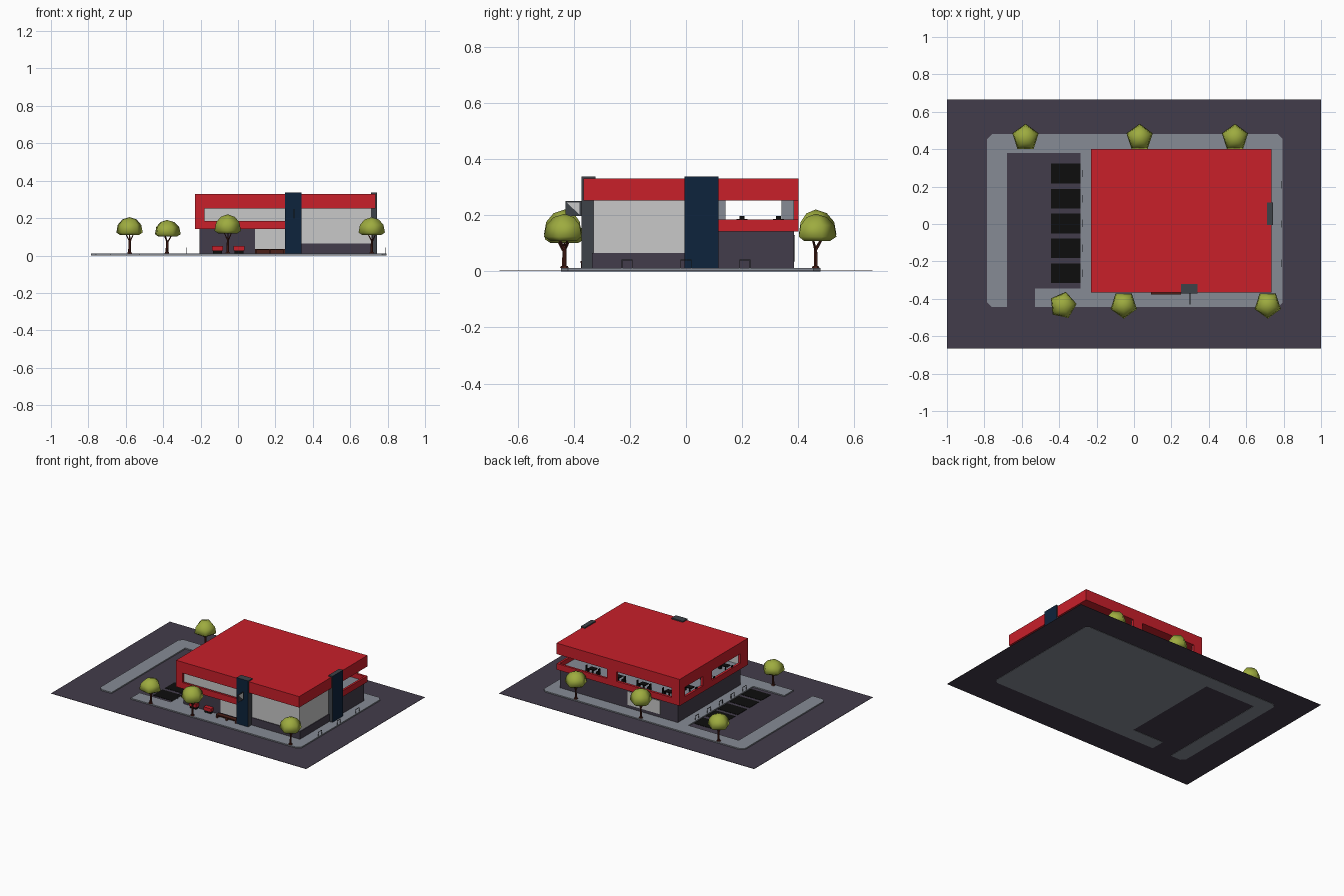
import bpy
import bmesh
import math
from mathutils import Matrix, Vector

default_cube = bpy.data.objects.get("Cube")
if default_cube:
    bpy.data.objects.remove(default_cube, do_unlink=True)


def make_material(name, red, green, blue):
    mat = bpy.data.materials.new(name)
    mat.use_nodes = True
    colour = (red, green, blue, 1)
    mat.diffuse_color = colour
    mat.node_tree.nodes["Principled BSDF"].inputs["Base Color"].default_value = colour
    return mat


asphalt = make_material("dark purple grey", .055, .045, .069)
paving = make_material("paving grey", .24, .26, .30)
red = make_material("bright red", .58, .014, .023)
black = make_material("black", .004, .004, .004)
leaf = make_material("leaf green", .34, .41, .05)
navy = make_material("navy", .004, .017, .045)
light = make_material("light grey", .58, .58, .58)
charcoal = make_material("charcoal", .048, .054, .065)
brown = make_material("brown", .07, .014, .009)


def finish(name, bm, *materials):
    bmesh.ops.recalc_face_normals(bm, faces=bm.faces)
    mesh = bpy.data.meshes.new(name)
    bm.to_mesh(mesh)
    bm.free()
    for mat in materials:
        mesh.materials.append(mat)
    obj = bpy.data.objects.new(name, mesh)
    bpy.context.collection.objects.link(obj)
    return obj


def boxes(name, mat, *spans):
    """One object made of boxes, each given as (x range, y range, z range)."""
    bm = bmesh.new()
    for span in spans:
        centre = Vector([(low + high) / 2 for low, high in span])
        size = Vector([high - low for low, high in span])
        matrix = Matrix.Translation(centre) @ Matrix.Diagonal(size).to_4x4()
        bmesh.ops.create_cube(bm, size=1, matrix=matrix)
    return finish(name, bm, mat)


def prism(name, mat, outline, bottom, top):
    bm = bmesh.new()
    face = bm.faces.new([bm.verts.new((x, y, bottom)) for x, y in outline])
    extruded = bmesh.ops.extrude_face_region(bm, geom=[face])["geom"]
    moved = [v for v in extruded if isinstance(v, bmesh.types.BMVert)]
    bmesh.ops.translate(bm, verts=moved, vec=(0, 0, top - bottom))
    return finish(name, bm, mat)


# Levels and outer limits
kerb, floor, sill, soffit, roof_top = .012, .145, .185, .252, .33
left, right, front, back = -.23, .735, -.365, .40
skin = .015
terrace = .34          # where the open terrace starts along the back
corner_end = .05       # where the tall front corner room stops


def wall(name, mat, along_x, at, span, holes, thickness=skin):
    """Upper storey wall: a parapet plus piers left between the window holes."""
    parts = [(span, (floor, sill))]
    edge = span[0]
    for low, high in holes:
        if low > edge:
            parts.append(((edge, low), (sill, soffit)))
        edge = high
    if edge < span[1]:
        parts.append(((edge, span[1]), (sill, soffit)))
    depth = (at, at + thickness)
    return boxes(name, mat, *[(s, depth, z) if along_x else (depth, s, z)
                              for s, z in parts])


# Ground and pavement, wrapped around the car park
boxes("ground", asphalt, ((-1, 1), (-.665, .665), (.002, .004)))
cut = .025
west, east, south, north = -.785, .795, -.445, .48
prism("pavement", paving, [
    (west + cut, south), (-.68, south), (-.68, .38), (-.285, .38),
    (-.285, -.345), (-.53, -.345), (-.53, south), (east - cut, south),
    (east, south + cut), (east, north - cut), (east - cut, north),
    (west + cut, north), (west, north - cut), (west, south + cut)], 0, kerb)

bays = [.27, .135, .003, -.13, -.263]
boxes("parking_bays", black, *[
    ((-.445, -.287), (y - .053, y + .053), (.004, .006)) for y in bays])


# Hoops beside the car park and on the far pavement
def hoop(x, y):
    half, rod, top = .02, .003, .042
    return [((x - rod / 2, x + rod / 2), ys, zs) for ys, zs in (
        ((y - half, y - half + rod), (kerb, top)),
        ((y + half - rod, y + half), (kerb, top)),
        ((y - half, y + half), (top - rod, top)))]


hoops = [b for y in bays for b in hoop(-.275, y)]
hoops += [b for y in (-.21, 0, .21) for b in hoop(.79, y)]
boxes("parking_hoops", charcoal, *hoops)

# Ground floor
boxes("ground_floor", asphalt,
      ((-.205, .70), (-.32, .385), (kerb, floor)),
      ((.30, .72), (-.335, corner_end), (kerb, .065)),
      ((.60, .72), (corner_end, .385), (kerb, floor)))
boxes("corner_room", light,
      ((.30, .715), (-.33, corner_end), (.065, soffit)))
boxes("entrance_glazing", light, ((.09, .26), (-.326, -.318), (.03, floor)))
boxes("back_glazing", light, ((-.07, .186), (.383, .389), (.035, .13)))

# Upper storey
boxes("upper_floor", red,
      ((left, .30), (front, back), (floor - .003, floor + .005)),
      ((.30, right), (corner_end, back), (floor - .003, floor + .005)))
boxes("upper_floor_finish", paving,
      ((left + skin, .30), (-.32, back - skin), (floor, .152)),
      ((.30, right - skin), (corner_end, back - skin), (floor, .152)))
boxes("roof", red, ((left, right), (front, back), (soffit, roof_top)))
boxes("upper_front_glazing", light,
      ((left + skin, .30), (-.33, -.32), (floor, soffit)))

side_windows = [(-.28, .035), (.14, .34)]
wall("front_wall", red, True, front, (left, .26), [(-.18, .26)])
wall("side_wall", red, False, left, (front, back), side_windows)
wall("side_wall_lining", paving, False, left + skin, (front + skin, back - skin),
     side_windows, .003)
wall("back_wall", red, True, back - skin, (left, right),
     [(-.165, .265), (terrace, right)])
wall("back_wall_lining", paving, True, back - skin - .003,
     (left + skin, terrace), [(-.165, .265)], .003)
wall("terrace_side_wall", red, False, right - skin, (.10, back), [(.10, back)])

# Tables and stools along the upper windows
spots = [(x / 10, .33) for x in range(-1, 7, 2)]
spots += [(-.17, y / 10) for y in range(-2, 4, 2)]
tables = []
for x, y in spots:
    tables.append(((x - .025, x + .025), (y - .02, y + .02), (.182, .187)))
    tables.append(((x - .003, x + .003), (y - .003, y + .003), (.15, .183)))
    for side in (-.042, .042):
        tables.append(((x + side - .009, x + side + .009),
                       (y - .009, y + .009), (.15, .175)))
        tables.append(((x + side * 1.2 - .002, x + side * 1.2 + .002),
                       (y - .009, y + .009), (.15, .197)))
boxes("tables_and_stools", black, *tables)


# Pylons: navy on the outward face, charcoal elsewhere
def pylon(name, span, outward):
    obj = boxes(name, charcoal, span)
    obj.data.materials.append(navy)
    for face in obj.data.polygons:
        if face.normal.dot(Vector(outward)) > .9:
            face.material_index = 1


pylon("front_pylon", ((.25, .34), (-.372, -.322), (kerb, .338)), (0, -1, 0))
pylon("side_pylon", ((.712, .744), (-.005, .115), (kerb, .338)), (1, 0, 0))

# Blade sign on the front pylon, with a light corner
boxes("blade_sign", charcoal, ((.297, .303), (-.43, -.372), (.197, .25)))
for name, x in (("blade_sign_left_panel", .304), ("blade_sign_right_panel", .296)):
    bm = bmesh.new()
    bm.faces.new([bm.verts.new((x, y, z))
                  for y, z in ((-.425, .245), (-.38, .245), (-.38, .202))])
    finish(name, bm, light)

# Entrance bench and two red planters
boxes("entrance_bench", brown,
      ((.09, .25), (-.376, -.345), (.029, .036)),
      ((.09, .25), (-.35, -.345), (kerb, .029)),
      *[((x, x + .01), (-.374, -.345), (kerb, .029)) for x in (.09, .165, .24)])
boxes("red_planters", red, *[
    ((x - .029, x + .029), (-.352, -.322), (.028, .05)) for x in (-.11, .005)])
boxes("planter_feet", black, *[
    ((x - .024, x + .024), (-.347, -.322), (kerb, .028)) for x in (-.11, .005)])


# Trees
def rod(bm, start, end, thick, thin):
    start, end = Vector(start), Vector(end)
    axis = end - start
    matrix = Matrix.Translation((start + end) / 2) @ \
        axis.to_track_quat("Z", "Y").to_matrix().to_4x4()
    bmesh.ops.create_cone(bm, cap_ends=True, segments=6, radius1=thick,
                          radius2=thin, depth=axis.length, matrix=matrix)


def tree(name, x, y, height, turn):
    bm = bmesh.new()
    fork = height * .42
    rod(bm, (0, 0, kerb), (0, 0, kerb + .006), .014, .011)
    rod(bm, (0, 0, kerb), (.002, 0, fork), .008, .006)
    for k in range(3):
        angle = turn + k * math.tau / 3
        tip = (.035 * math.cos(angle), .035 * math.sin(angle), height * .66)
        rod(bm, (.002, 0, fork * .85), tip, .004, .002)
    trunk = finish(name + "_trunk", bm, brown)
    # Five sided domed crown
    bm = bmesh.new()
    rings = []
    for radius, level in ((.052, .53), (.074, .60), (.066, .80), (.040, .94)):
        rings.append([bm.verts.new((radius * math.cos(turn + k * math.tau / 5),
                                    radius * math.sin(turn + k * math.tau / 5),
                                    height * level)) for k in range(5)])
    for low, high in zip(rings, rings[1:]):
        for k in range(5):
            n = (k + 1) % 5
            bm.faces.new((low[k], low[n], high[n], high[k]))
    bm.faces.new(rings[0])
    peak = bm.verts.new((0, 0, height))
    for k in range(5):
        bm.faces.new((rings[-1][k], rings[-1][(k + 1) % 5], peak))
    crown = finish(name + "_crown", bm, leaf)
    for face in crown.data.polygons:
        face.use_smooth = face.normal.z > -.9
    for obj in (trunk, crown):
        obj.location = (x, y, 0)


up, down = math.pi / 2, -math.pi / 2
tree("back_tree_west", -.58, .462, .205, up)
tree("back_tree_middle", .03, .462, .22, up)
tree("back_tree_east", .54, .462, .205, up)
tree("front_tree_west", -.38, -.435, .19, .1)
tree("front_tree_middle", -.055, -.432, .22, down)
tree("front_tree_east", .715, -.432, .205, down)
